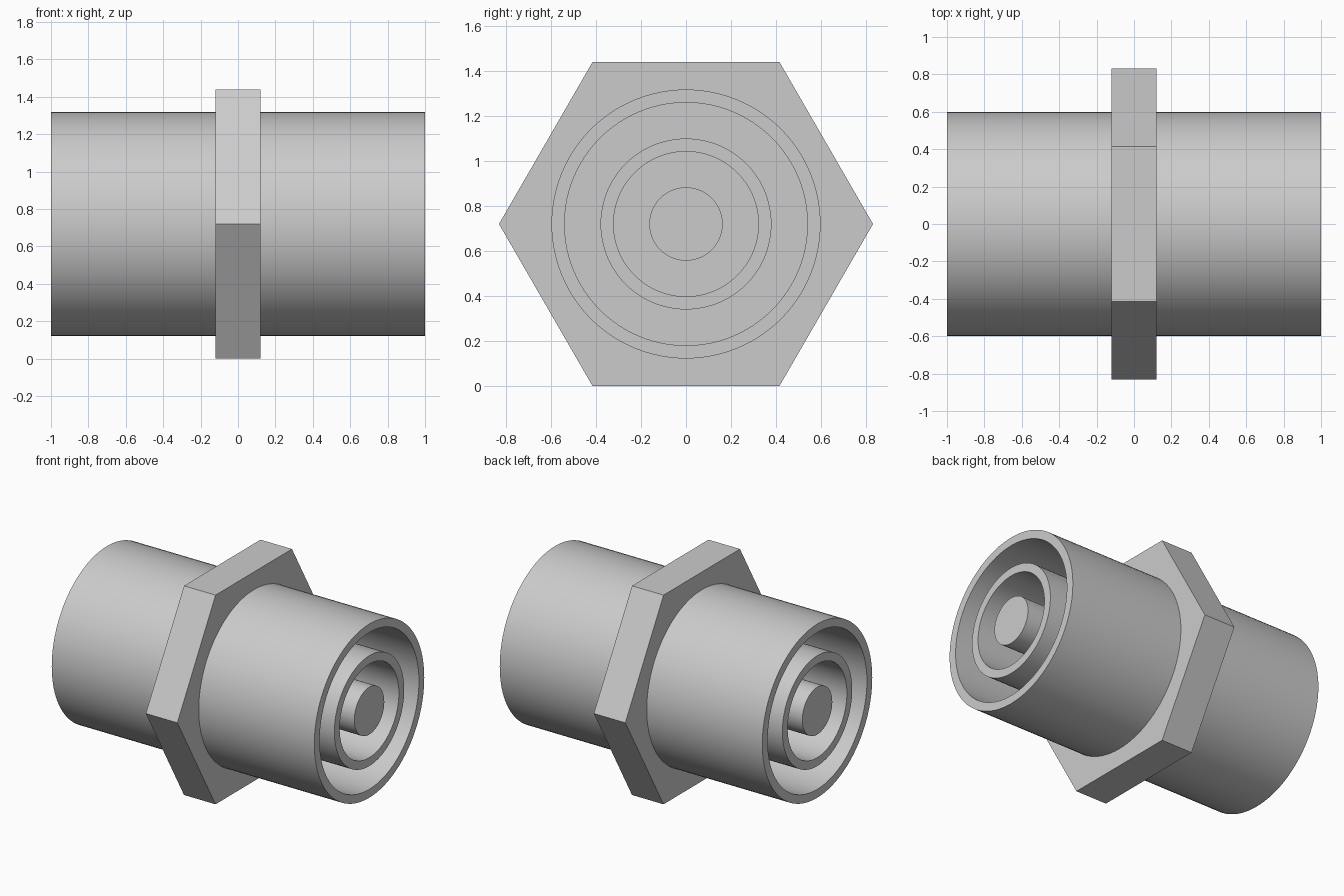
import bpy
import bmesh
import math
from mathutils import Matrix

AXIS_Z = 0.72      # height of the shared centre line
HALF_NUT = 0.12    # half thickness of the hexagonal collar
END_X = 1.0        # open ends of the sleeves
SEGMENTS = 96

old = bpy.data.objects.get("Cube")
if old:
    bpy.data.objects.remove(old, do_unlink=True)

# Single plain metal colour
metal = bpy.data.materials.new("light grey metal")
metal.use_nodes = True
grey = (0.6, 0.6, 0.6, 1)
metal.diffuse_color = grey
metal.node_tree.nodes["Principled BSDF"].inputs["Base Color"].default_value = grey


def add_object(name, bm):
    bmesh.ops.recalc_face_normals(bm, faces=bm.faces)
    mesh = bpy.data.meshes.new(name)
    bm.to_mesh(mesh)
    bm.free()
    mesh.materials.append(metal)
    obj = bpy.data.objects.new(name, mesh)
    obj.location.z = AXIS_Z
    bpy.context.collection.objects.link(obj)
    return obj


def lathe(name, profile):
    """Spin an (x, radius) profile round the x axis and mirror it."""
    bm = bmesh.new()
    verts = [bm.verts.new((x, 0, r)) for x, r in profile]
    edges = [bm.edges.new(pair) for pair in zip(verts, verts[1:])]
    bmesh.ops.spin(bm, geom=verts + edges, cent=(0, 0, 0), axis=(1, 0, 0),
                   angle=math.tau, steps=SEGMENTS, use_duplicate=False)
    bmesh.ops.remove_doubles(bm, verts=bm.verts, dist=0.0001)
    obj = add_object(name, bm)
    mirror = obj.modifiers.new("both ends", 'MIRROR')
    mirror.use_axis = (True, False, False)
    mirror.use_mirror_merge = False
    bpy.ops.object.select_all(action='DESELECT')
    obj.select_set(True)
    bpy.context.view_layer.objects.active = obj
    bpy.ops.object.shade_smooth_by_angle(angle=math.radians(30))
    return obj


def sleeve(name, outer, inner):
    return lathe(name, [(HALF_NUT, outer), (END_X, outer),
                        (END_X, inner), (HALF_NUT, inner), (HALF_NUT, outer)])


# Hexagonal collar, flats at top and bottom, corners at front and back
bm = bmesh.new()
radius = AXIS_Z / math.cos(math.pi / 6)
turn = Matrix.Rotation(math.pi / 2, 4, 'Y') @ Matrix.Rotation(math.pi / 2, 4, 'Z')
bmesh.ops.create_cone(bm, cap_ends=True, segments=6, radius1=radius,
                      radius2=radius, depth=2 * HALF_NUT)
low = max(bm.verts, key=lambda v: v.co.x)
on_corner = abs(low.co.y) < 0.01
if not on_corner:
    bmesh.ops.rotate(bm, verts=bm.verts, matrix=Matrix.Rotation(math.pi / 6, 3, 'Z'))
bmesh.ops.transform(bm, matrix=turn, verts=bm.verts)
add_object("hex_collar", bm)

# Concentric sleeves and the solid centre pin, on both ends
sleeve("outer_sleeve", 0.598, 0.54)
sleeve("inner_sleeve", 0.38, 0.322)
lathe("centre_pin", [(HALF_NUT, 0.163), (END_X, 0.163), (END_X, 0)])
